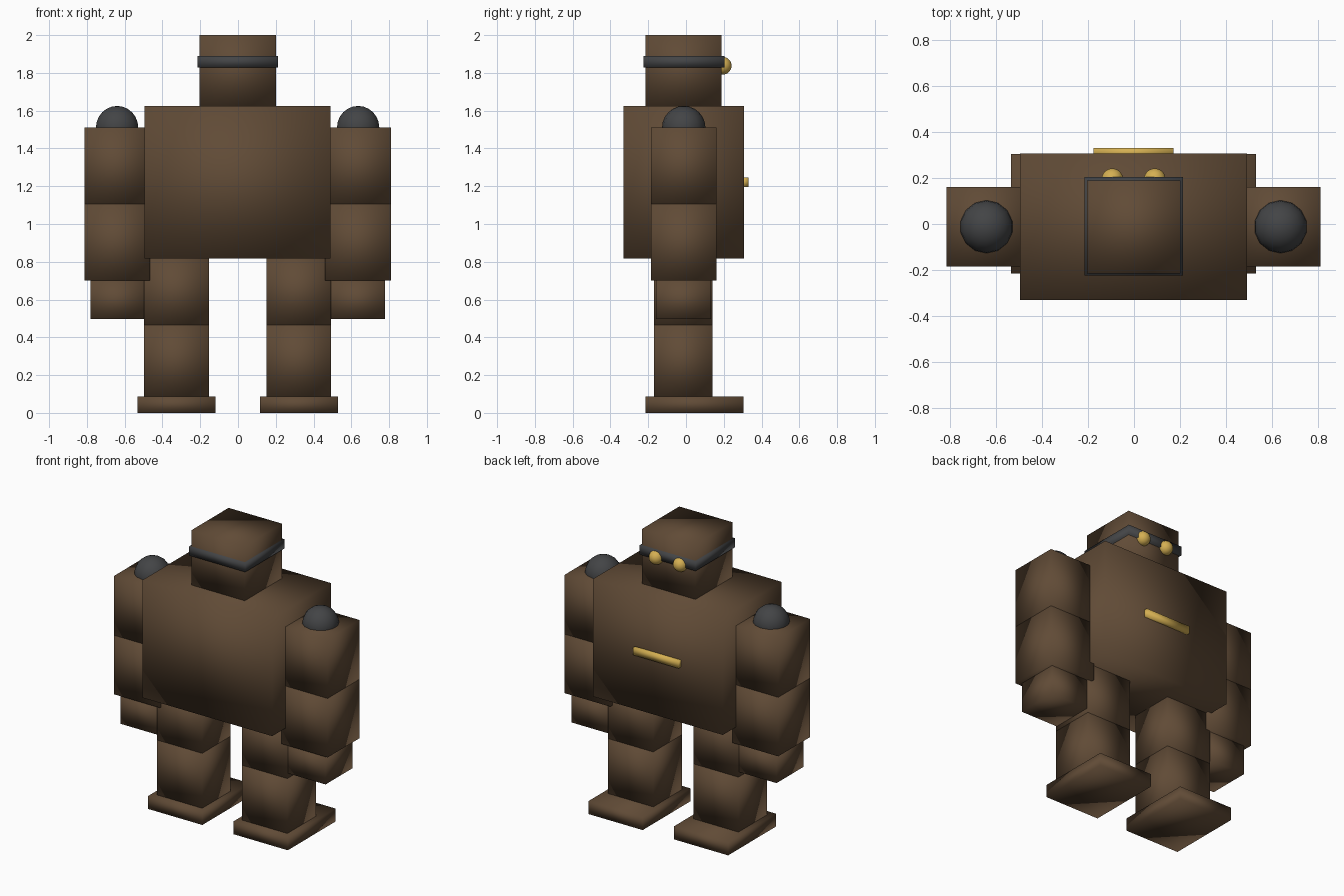
import bpy

if "Cube" in bpy.data.objects:
    bpy.data.objects.remove(bpy.data.objects["Cube"])


def material(name, rgb):
    m = bpy.data.materials.new(name)
    m.diffuse_color = (*rgb, 1.0)
    m.use_nodes = True
    m.node_tree.nodes["Principled BSDF"].inputs["Base Color"].default_value = m.diffuse_color
    return m


BROWN = material("brown", (0.118, 0.070, 0.037))
GREY = material("dark_grey", (0.056, 0.058, 0.061))
GOLD = material("gold", (0.66, 0.43, 0.085))


def finish(name, mat):
    ob = bpy.context.object
    ob.name = name
    ob.data.materials.append(mat)
    bpy.ops.object.shade_smooth()
    return ob


def box(name, x, y, z, mat=BROWN):
    """Softly shaded box from (min, max) ranges on each axis."""
    ranges = (x, y, z)
    bpy.ops.mesh.primitive_cube_add(size=1, location=[(a + b) / 2 for a, b in ranges])
    bpy.context.object.scale = [b - a for a, b in ranges]
    bpy.ops.object.transform_apply(location=False, rotation=False, scale=True)
    return finish(name, mat)


def ball(name, centre, radius, mat, segments, rings):
    bpy.ops.mesh.primitive_uv_sphere_add(segments=segments, ring_count=rings,
                                         radius=radius, location=centre)
    return finish(name, mat)


# Torso and head
box("torso", (-0.494, 0.491), (-0.33, 0.306), (0.817, 1.625))
box("head", (-0.204, 0.202), (-0.215, 0.189), (1.625, 2.0))
box("head_band", (-0.215, 0.212), (-0.224, 0.203), (1.828, 1.89), GREY)
box("mouth", (-0.175, 0.172), (0.29, 0.33), (1.197, 1.247), GOLD)

# Limbs, shoulders and eyes on both sides
for side, s in (("left", -1), ("right", 1)):
    def span(a, b):
        return tuple(sorted((s * a - 0.002, s * b - 0.002)))

    box(side + "_upper_arm", span(0.463, 0.811), (-0.184, 0.161), (1.105, 1.512))
    box(side + "_forearm", span(0.463, 0.811), (-0.184, 0.161), (0.70, 1.105))
    box(side + "_hand", span(0.495, 0.779), (-0.16, 0.133), (0.497, 0.70))
    box(side + "_thigh", span(0.152, 0.495), (-0.169, 0.141), (0.465, 0.817))
    box(side + "_shin", span(0.152, 0.495), (-0.169, 0.141), (0.088, 0.465))
    box(side + "_foot", span(0.118, 0.531), (-0.215, 0.304), (0.0, 0.088))
    ball(side + "_shoulder", (s * 0.638 - 0.002, -0.012, 1.51), 0.115, GREY, 14, 12)
    ball(side + "_eye", (s * 0.092 - 0.002, 0.194, 1.838), 0.047, GOLD, 24, 16)
